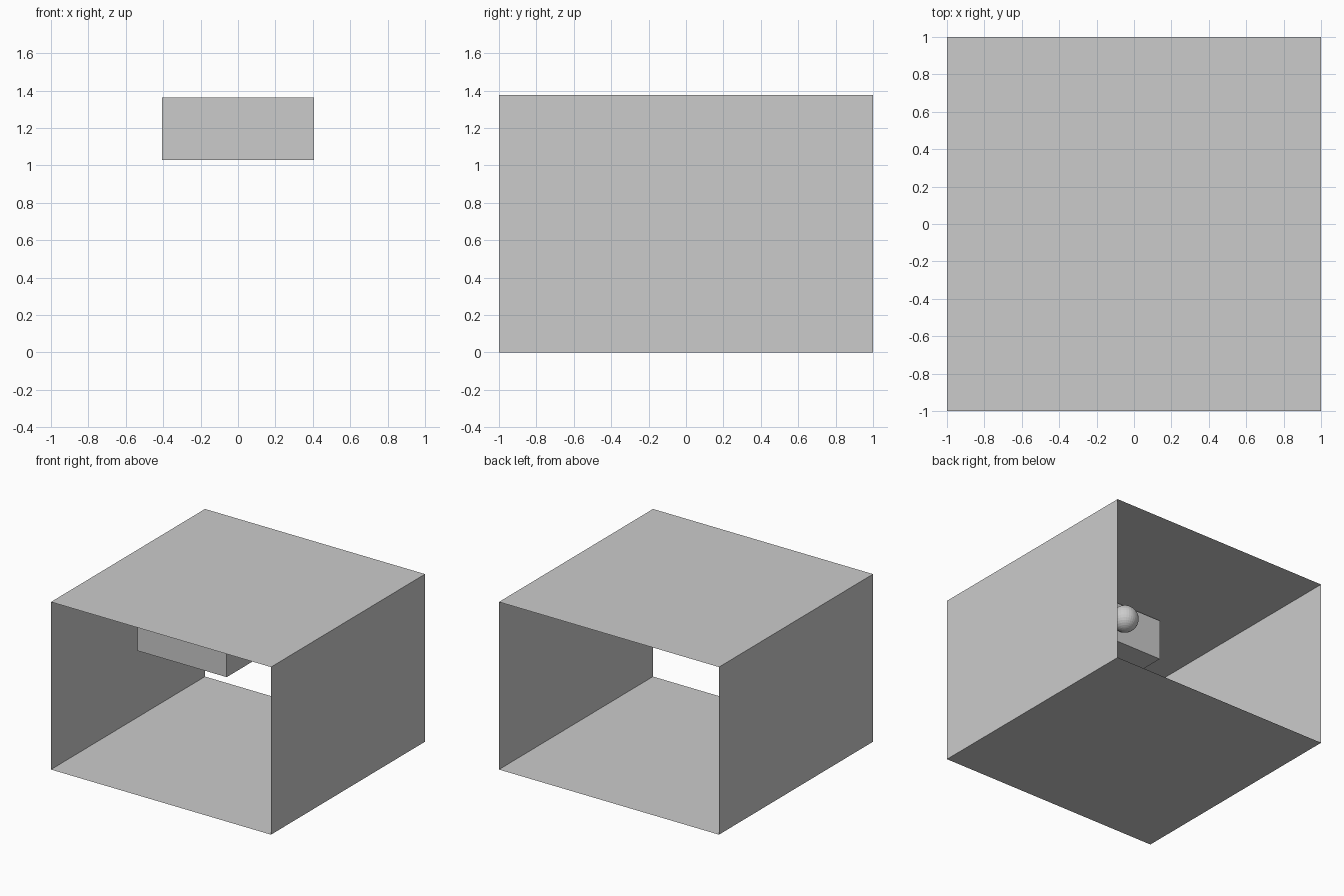
import bpy, bmesh
from mathutils import Matrix, Vector

if "Cube" in bpy.data.objects:
    bpy.data.objects.remove(bpy.data.objects["Cube"])

HALF = 1.0        # half width and half depth of the room
HEIGHT = 1.377


def add_object(name, bm):
    mesh = bpy.data.meshes.new(name)
    bm.to_mesh(mesh)
    bm.free()
    obj = bpy.data.objects.new(name, mesh)
    bpy.context.collection.objects.link(obj)
    return obj


# Room shell: a thin rectangular profile swept along y, open front and back
bm = bmesh.new()
profile = [(-HALF, 0), (HALF, 0), (HALF, HEIGHT), (-HALF, HEIGHT)]
ring = [bm.verts.new((x, -HALF, z)) for x, z in profile]
edges = [bm.edges.new((ring[i], ring[(i + 1) % 4])) for i in range(4)]
swept = bmesh.ops.extrude_edge_only(bm, edges=edges)["geom"]
bmesh.ops.translate(bm, vec=(0, 2 * HALF, 0),
                    verts=[g for g in swept if isinstance(g, bmesh.types.BMVert)])
bmesh.ops.recalc_face_normals(bm, faces=bm.faces)
add_object("room_shell", bm)

# Box hanging just below the ceiling
low, high = Vector((-0.405, -0.725, 1.03)), Vector((0.405, -0.18, 1.362))
bm = bmesh.new()
bmesh.ops.create_cube(bm, size=1, matrix=Matrix.Translation((low + high) / 2)
                      @ Matrix.Diagonal((*(high - low), 1)))
add_object("hanging_box", bm)

# Small ball on the middle of the box's back face
bm = bmesh.new()
bmesh.ops.create_uvsphere(bm, u_segments=32, v_segments=16, radius=0.104,
                          matrix=Matrix.Translation((0, -0.107, 1.196)))
add_object("back_ball", bm)
